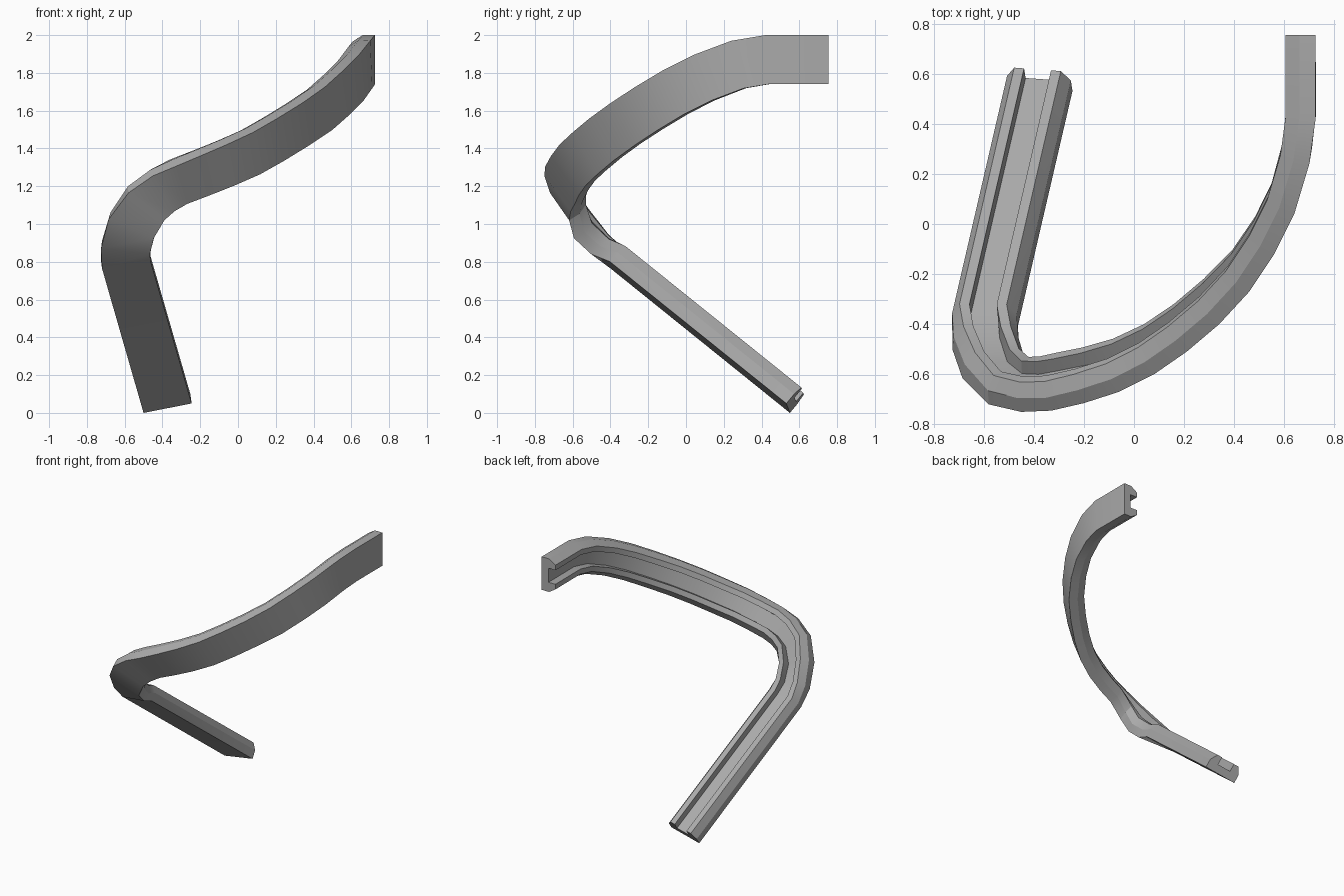
import bpy
import bmesh
import math
from mathutils import Vector

cube = bpy.data.objects.get("Cube")
if cube:
    bpy.data.objects.remove(cube, do_unlink=True)

# One plain grey for the whole rail
grey = bpy.data.materials.new("plain_grey")
grey.use_nodes = True
colour = (0.4, 0.4, 0.4, 1.0)
grey.diffuse_color = colour
grey.node_tree.nodes["Principled BSDF"].inputs["Base Color"].default_value = colour

# Path of the rail's upper outer edge, from the high end to the foot
path = [Vector(p) for p in (
    (.725, .755, 2), (.725, .42, 2), (.7, .24, 1.97), (.64, .04, 1.895),
    (.56, -.12, 1.815), (.46, -.27, 1.725), (.34, -.4, 1.64),
    (.21, -.51, 1.56), (.08, -.6, 1.485), (-.06, -.67, 1.42),
    (-.2, -.715, 1.36), (-.33, -.745, 1.305), (-.45, -.75, 1.255),
    (-.58, -.72, 1.165), (-.685, -.615, 1.025), (-.725, -.5, .87),
    (-.72, -.4, .765), (-.5, .55, 0))]

# Direction across the rail at a few stations, blended in between
across_keys = {
    0: (0, 0, 1), 1: (0, 0, 1), 2: (-.02, -.15, .98), 6: (-.12, -.46, .85),
    11: (-.3, -.6, .72), 13: (-.6, -.42, .62), 14: (-.88, -.1, .4),
    15: (-.97, 0, .12), 16: (-.98, .07, -.19), 17: (-.98, .07, -.19)}

# Half of the grooved cross-section: (distance from middle, height off the back)
half_width = 0.13
half = [(half_width, 0), (half_width, .065), (.095, .12), (.055, .12), (.055, .06)]
profile = half + [(-w, n) for w, n in reversed(half)]


def across_at(i):
    """Blend the direction across the rail between its key stations."""
    low = max(k for k in across_keys if k <= i)
    high = min(k for k in across_keys if k >= i)
    blend = (i - low) / (high - low) if high > low else 0
    return Vector(across_keys[low]).lerp(Vector(across_keys[high]), blend)


def tangent_at(i):
    """Direction along the path, pointing towards the high end."""
    steps = []
    if i > 0:
        steps.append((path[i - 1] - path[i]).normalized())
    if i < len(path) - 1:
        steps.append((path[i] - path[i + 1]).normalized())
    return sum(steps, Vector()).normalized()


def make_rail(name):
    """Sweep the cross-section along the twisting path and close both ends."""
    bm = bmesh.new()
    rings = []
    for i, edge in enumerate(path):
        along = tangent_at(i)
        across = across_at(i)
        across = (across - along * across.dot(along)).normalized()
        inward = across.cross(along)
        rings.append([bm.verts.new(edge + across * (w - half_width) + inward * n)
                      for w, n in profile])
    count = len(profile)
    for a, b in zip(rings, rings[1:]):
        for j in range(count):
            k = (j + 1) % count
            bm.faces.new((a[j], a[k], b[k], b[j]))
    bm.faces.new(rings[0])
    bm.faces.new(rings[-1])
    bmesh.ops.recalc_face_normals(bm, faces=bm.faces)
    mesh = bpy.data.meshes.new(name)
    bm.to_mesh(mesh)
    bm.free()
    mesh.materials.append(grey)
    obj = bpy.data.objects.new(name, mesh)
    bpy.context.collection.objects.link(obj)
    return obj


rail = make_rail("grooved_curved_rail")
bpy.ops.object.select_all(action="DESELECT")
rail.select_set(True)
bpy.context.view_layer.objects.active = rail
bpy.ops.object.shade_smooth_by_angle(angle=math.radians(25))
